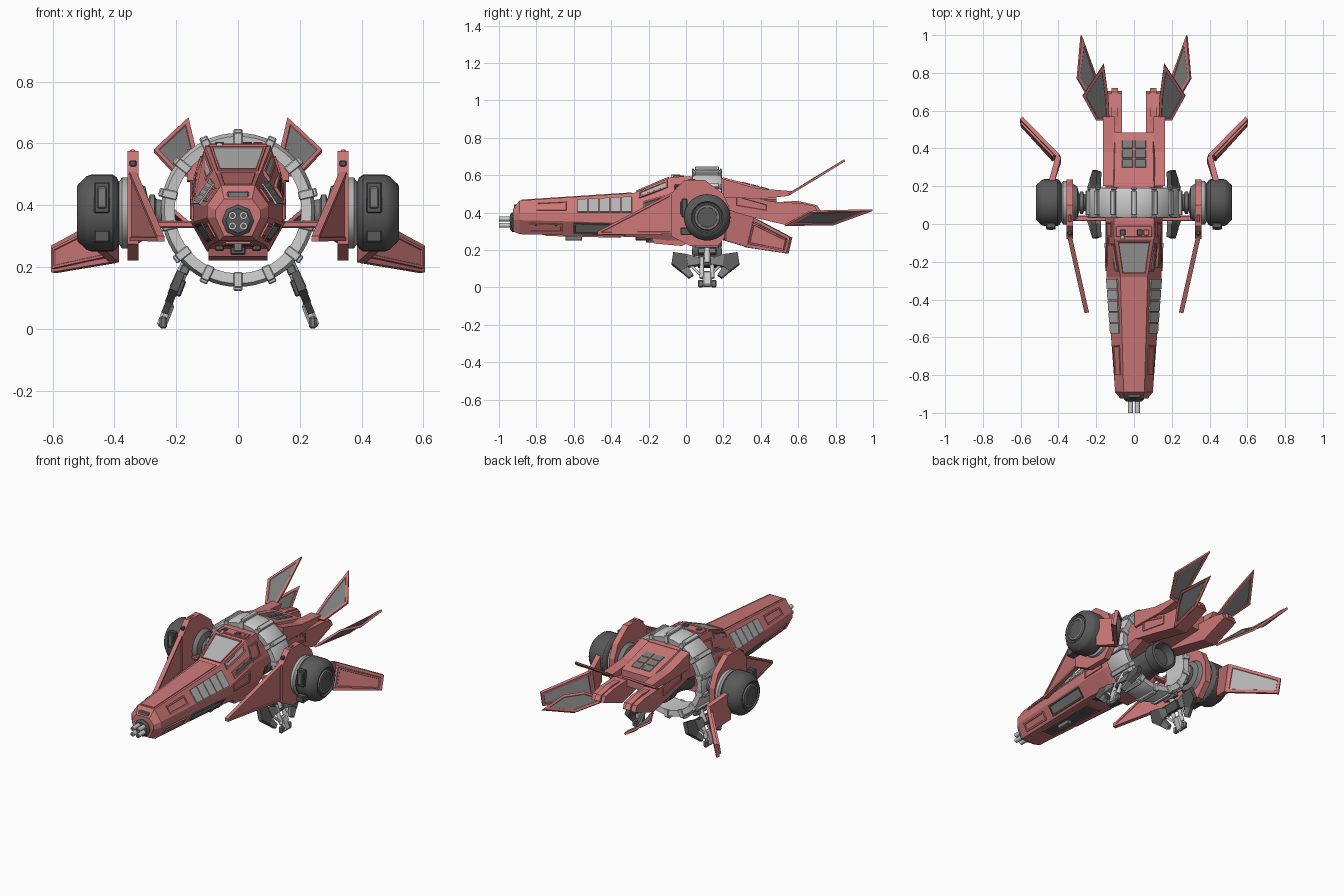
import bpy, bmesh, math
from mathutils import Vector, Matrix

if "Cube" in bpy.data.objects:
    bpy.data.objects.remove(bpy.data.objects["Cube"])

def material(name, rgb):
    m = bpy.data.materials.new(name)
    m.diffuse_color = (*rgb, 1)
    m.use_nodes = True
    m.node_tree.nodes["Principled BSDF"].inputs["Base Color"].default_value = m.diffuse_color
    return m

RED = material("red_paint", (0.60, 0.185, 0.185))
DARK = material("dark_metal", (0.10, 0.10, 0.10))
MID = material("mid_metal", (0.20, 0.20, 0.20))
LIGHT = material("light_metal", (0.45, 0.45, 0.45))

def finish(name, bm, mats, mirror=False, smooth=False):
    bmesh.ops.recalc_face_normals(bm, faces=bm.faces)
    me = bpy.data.meshes.new(name)
    bm.to_mesh(me)
    bm.free()
    ob = bpy.data.objects.new(name, me)
    bpy.context.collection.objects.link(ob)
    for m in mats:
        me.materials.append(m)
    if mirror:
        ob.modifiers.new("Mirror", 'MIRROR')
    if smooth:
        bpy.ops.object.select_all(action='DESELECT')
        bpy.context.view_layer.objects.active = ob
        ob.select_set(True)
        bpy.ops.object.shade_smooth_by_angle(angle=math.radians(32))
    return ob

def loft(name, rings, mat, mirror=False):
    bm = bmesh.new()
    vs = [[bm.verts.new(p) for p in r] for r in rings]
    n = len(vs[0])
    for a, b in zip(vs, vs[1:]):
        for i in range(n):
            bm.faces.new((a[i], a[(i+1) % n], b[(i+1) % n], b[i]))
    bm.faces.new(vs[0])
    bm.faces.new(vs[-1])
    return finish(name, bm, [mat], mirror)

def plate(name, pts, t, mat=RED, inner=None, inset=0.015, mirror=True):
    """Flat polygon given thickness t, optionally with a recessed panel on both sides"""
    pts = [Vector(p) for p in pts]
    n = sum(((pts[i-1] - pts[0]).cross(pts[i] - pts[0]) for i in range(2, len(pts))), Vector()).normalized()
    bm = bmesh.new()
    a = [bm.verts.new(p + n*t/2) for p in pts]
    b = [bm.verts.new(p - n*t/2) for p in pts]
    caps = [bm.faces.new(a), bm.faces.new(b[::-1])]
    for i in range(len(pts)):
        j = (i+1) % len(pts)
        bm.faces.new((a[j], a[i], b[i], b[j]))
    bmesh.ops.recalc_face_normals(bm, faces=bm.faces)
    if inner:
        bmesh.ops.inset_individual(bm, faces=caps, thickness=inset, depth=0, use_even_offset=True)
        bmesh.ops.inset_individual(bm, faces=caps, thickness=0.002, depth=-min(0.004, t/4), use_even_offset=True)
        for f in caps:
            f.material_index = 1
    return finish(name, bm, [mat, inner or mat], mirror)

def slab(name, yz, x0, x1, mat=RED, mirror=True):
    return loft(name, [[(x, y, z) for y, z in yz] for x in (x0, x1)], mat, mirror)

def box(name, c, s, mat=None, mirror=False, rot=None, bevel=0.004):
    bm = bmesh.new()
    bmesh.ops.create_cube(bm, size=1)
    bmesh.ops.scale(bm, vec=s, verts=bm.verts)
    if bevel:
        bmesh.ops.bevel(bm, geom=bm.edges[:], offset=min(bevel, min(s)/4), segments=1, affect='EDGES')
    M = Matrix.Translation(c) @ (rot or Matrix())
    bmesh.ops.transform(bm, matrix=M, verts=bm.verts)
    return finish(name, bm, [mat] if mat else [], mirror)

def lathe(name, prof, c, axis, mat=None, seg=40, mirror=False, closed=False):
    """Profile of (distance along axis, radius) turned round an axis through c"""
    bm = bmesh.new()
    rows = []
    for h, r in prof:
        row = []
        for i in range(seg):
            u, v = r*math.cos(2*math.pi*i/seg), r*math.sin(2*math.pi*i/seg)
            row.append(bm.verts.new(Vector(c) + Vector((h, u, v) if axis == 'X' else (u, h, v))))
        rows.append(row)
    for a, b in list(zip(rows, rows[1:])) + ([(rows[-1], rows[0])] if closed else []):
        for i in range(seg):
            bm.faces.new((a[i], a[(i+1) % seg], b[(i+1) % seg], b[i]))
    if not closed:
        bm.faces.new(rows[0])
        bm.faces.new(rows[-1])
    return finish(name, bm, [mat] if mat else [], mirror, True)

def rod(name, a, b, r, mat=None, seg=12, mirror=True):
    a, b = Vector(a), Vector(b)
    d = b - a
    bm = bmesh.new()
    bmesh.ops.create_cone(bm, cap_ends=True, segments=seg, radius1=r, radius2=r, depth=d.length)
    M = Matrix.Translation((a+b)/2) @ d.to_track_quat('Z', 'Y').to_matrix().to_4x4()
    bmesh.ops.transform(bm, matrix=M, verts=bm.verts)
    return finish(name, bm, [mat] if mat else [], mirror, True)

# Fuselage: y, top half width, top z, side half width, side z high/low, bottom half width, bottom z
SEC = [(-.925, .045, .42, .072, .385, .36, .045, .30), (-.89, .055, .465, .10, .40, .36, .06, .285),
       (-.28, .072, .505, .145, .40, .345, .09, .27), (-.08, .105, .59, .15, .45, .34, .10, .25),
       (.02, .105, .595, .15, .45, .34, .10, .25), (.05, .105, .59, .15, .45, .39, .11, .35),
       (.22, .105, .585, .15, .47, .42, .12, .40)]

def section(y):
    for a, b in zip(SEC, SEC[1:]):
        if a[0] <= y <= b[0]:
            k = (y-a[0]) / (b[0]-a[0])
            _, wt, zt, wm, zh, zl, wb, zb = [p+(q-p)*k for p, q in zip(a, b)]
            half = [(wt, zt), (wm, zh), (wm, zl), (wb, zb)]
            return [Vector((x, y, z)) for x, z in half] + [Vector((-x, y, z)) for x, z in half[::-1]]

def panel(name, edge, y0, y1, t0, t1, mat, inner=None, t=.012, mirror=True, inset=.008):
    pt = lambda y, k: section(y)[edge].lerp(section(y)[(edge+1) % 8], k)
    return plate(name, [pt(y0, t0), pt(y1, t0), pt(y1, t1), pt(y0, t1)], t, mat, inner, inset, mirror)

loft("fuselage", [section(s[0]) for s in SEC], RED)
panel("canopy_glass", 7, -.265, -.09, .06, .94, RED, LIGHT, .014, False, .007)
panel("canopy_side_glass", 0, -.25, -.10, .06, .35, RED, LIGHT)
panel("cockpit_slit", 0, -.23, -.06, .6, .9, RED, DARK)
for i in range(5):
    panel("cheek_slat", 0, -.58+i*.059, -.526+i*.059, .2, .98, LIGHT, None, .014)
panel("nose_cheek_panel", 0, -.80, -.64, .25, .85, RED, RED)
panel("nose_lower_panel", 2, -.84, -.66, .2, .8, RED, RED)
panel("belly_side_panel", 2, -.60, -.32, .1, .85, DARK, MID)
panel("belly_panel", 3, -.75, -.35, .2, .8, RED, DARK, .012, False)
panel("nose_ridge", 7, -.88, -.29, .1, .9, RED, None, .008, False)
panel("shoulder_panel", 0, -.07, .01, .25, .85, RED, RED)
panel("flank_panel", 1, -.25, -.10, .15, .85, RED, RED)
slab("chin", [(-.19, .28), (-.17, .235), (-.02, .222), (.03, .25), (.03, .33)], -.095, .095, RED, False)
box("chin_sensor", (0, -.19, .262), (.05, .05, .045), DARK)
box("chin_block", (.06, -.23, .265), (.03, .08, .025), DARK, True)
box("belly_fin", (0, -.60, .265), (.03, .09, .03), MID)
box("roof_trim", (0, -.04, .594), (.19, .06, .012), RED)
for x in (-.06, .03, .065):
    box("roof_box", (x, -.045, .599), (.03, .03, .012), DARK if x < .05 else RED)
rod("roof_lamp", (-.06, -.08, .592), (-.06, -.055, .592), .011, None, 12, False)

# Nose cannon
lathe("cannon_hub", [(-.94, .04), (-.93, .052), (-.90, .052)], (0, 0, .35), 'Y', DARK, 8)
for z in (.333, .367):
    rod("cannon_barrel", (.018, -.92, z), (.018, -1.0, z), .013)
    rod("cannon_bore", (.018, -.99, z), (.018, -1.001, z), .008, DARK)
box("nose_vent", (0, -.905, .42), (.07, .03, .05), MID)

# Main ring with clamps
CR = Vector((0, .112, .385))
lathe("main_ring", [(-.074, .205), (-.078, .238), (-.052, .249), (.052, .249), (.078, .238), (.074, .205)],
      CR, 'Y', None, 56, closed=True)
for i in range(14):
    a = 2*math.pi*i/14
    R = Matrix.Rotation(a, 4, 'Y')
    box("ring_clamp", CR + R @ Vector((0, 0, .247)), (.028, .13, .03), None, False, R)
    for s in (-1, 1):
        box("ring_clamp_side", CR + R @ Vector((0, s*.075, .226)), (.028, .012, .05), None, False, R)

# Main exhaust under the deck
lathe("main_nozzle", [(0, .085), (.03, .09), (.10, .075), (.19, .07), (.20, .085), (.26, .085), (.265, .07),
                      (.22, .055), (.22, .01)], (0, .0, .335), 'Y', DARK, 32)

# Rear deck, arms and tail fins
loft("rear_deck", [[(-.105, .2, .588), (.105, .2, .588), (.15, .2, .47), (.12, .2, .41), (-.12, .2, .41), (-.15, .2, .47)],
                   [(-.10, .485, .515), (.10, .485, .515), (.13, .485, .47), (.11, .485, .42), (-.11, .485, .42), (-.13, .485, .47)]], RED)
for x in (-.034, .034):
    for i in range(3):
        y = .32 + i*.05
        box("deck_grille", (x, y, .586-(y-.2)*.256), (.058, .046, .010), MID, False, Matrix.Rotation(-.25, 4, 'X'))
slab("upper_arm", [(.2, .58), (.38, .53), (.57, .515), (.55, .49), (.42, .475), (.2, .48)], .10, .165)
slab("lower_arm", [(.2, .53), (.45, .46), (.62, .45), (.69, .435), (.705, .40), (.53, .335), (.36, .375), (.2, .41)], .063, .15)
slab("arm_cap", [(.52, .46), (.6, .462), (.70, .44), (.72, .41), (.69, .395), (.55, .43)], .085, .12)
plate("arm_panel", [(.15, .26, .50), (.15, .44, .45), (.15, .44, .40), (.15, .26, .43)], .012, RED, RED, .01)
plate("upper_fin", [(.13, .55, .498), (.135, .67, .572), (.16, .848, .68), (.272, .68, .576), (.20, .55, .498)], .012, RED, MID, .014)
plate("lower_fin", [(.15, .53, .333), (.235, .66, .405), (.30, .77, .41), (.28, .998, .413), (.205, .79, .337)], .012, RED, MID, .014)

# Side pylons with forward blades
slab("pylon", [(-.08, .50), (-.01, .575), (.10, .575), (.20, .5), (.235, .42), (.235, .3), (.17, .222), (.02, .222), (-.08, .275)], .322, .358)
plate("pylon_blade", [(.34, -.07, .51), (.34, -.07, .285), (.25, -.47, .283), (.25, -.47, .30)], .024, RED, RED, .012)
for z in (.34, .535):
    box("pylon_clip", (.34, -.03, z), (.022, .06, .02), DARK, True)
box("pylon_top_lug", (.34, .03, .572), (.018, .04, .016), RED, True)
box("pylon_strut", (.22, .03, .338), (.22, .03, .022), RED, True)

# Side engines
CE = (0, .113, .375)
lathe("engine_mount", [(.23, .04), (.265, .045), (.27, .06), (.285, .06), (.29, .045), (.30, .085), (.325, .10)], CE, 'X', MID, 32, True)
lathe("engine_collar", [(.355, .115), (.375, .115), (.385, .10), (.40, .10)], CE, 'X', LIGHT, 40, True)
lathe("engine_drum", [(.385, .10), (.393, .116), (.405, .124), (.475, .124), (.49, .119), (.518, .092), (.52, .085),
                      (.512, .078), (.512, .07), (.518, .065), (.518, .02)], CE, 'X', DARK, 40, True)
lathe("engine_end_ring", [(.51, .07), (.52, .066), (.52, .054), (.515, .05)], CE, 'X', MID, 40, True)
box("engine_hatch", (.44, -.008, .425), (.05, .03, .10), DARK, True)
box("engine_hatch_cover", (.44, -.016, .425), (.03, .03, .07), MID, True)
box("engine_foot", (.44, .0, .30), (.05, .06, .04), DARK, True)

# Swept rear wings
plate("wing_root", [(.44, .21, .42), (.40, .36, .375), (.40, .33, .215), (.44, .21, .25)], .03)
plate("rear_wing", [(.40, .36, .375), (.597, .562, .268), (.597, .542, .182), (.40, .32, .215)], .02, RED, LIGHT, .016)
plate("wing_front_cover", [(.428, .362, .345), (.597, .537, .26), (.597, .521, .195), (.428, .335, .232)], .012, RED, RED, .008)

# Gripper legs below the ring
lean = lambda y, z: (.19 + (.17-z)*.4, y, z)
rod("leg_strut", (.165, .113, .215), (.205, .113, .13), .018)
rod("leg_shin", (.195, .085, .16), (.235, .085, .05), .012)
rod("leg_shin", (.195, .14, .16), (.235, .14, .05), .012)
tilt = Matrix.Rotation(-.38, 4, 'Y')
box("leg_bracket", (.172, .113, .192), (.03, .10, .03), MID, True, tilt)
box("leg_joint", (.193, .113, .135), (.035, .10, .055), DARK, True, tilt)
box("leg_foot", (.234, .113, .045), (.032, .05, .085), None, True, tilt, .012)
for s in (-1, 1):
    toe = [(.03, .15), (.11, .175), (.185, .185), (.195, .125), (.14, .085), (.095, .05), (.07, .065), (.10, .11), (.03, .12)]
    half = [[0, 1, 7, 8], [1, 2, 3, 4, 7], [7, 4, 5, 6]]
    for k, idx in enumerate(half):
        plate("claw_segment", [lean(.104 + s*toe[i][0]*.93, toe[i][1]) for i in idx], .03 - .004*k, [MID, DARK, MID][k])
    rod("claw_rod", lean(.104 + s*.03, .07), lean(.104 + s*.10, .14), .007)
    box("foot_pad", (.242, .113 + s*.035, .021), (.024, .03, .04), MID, True, None, .008)
